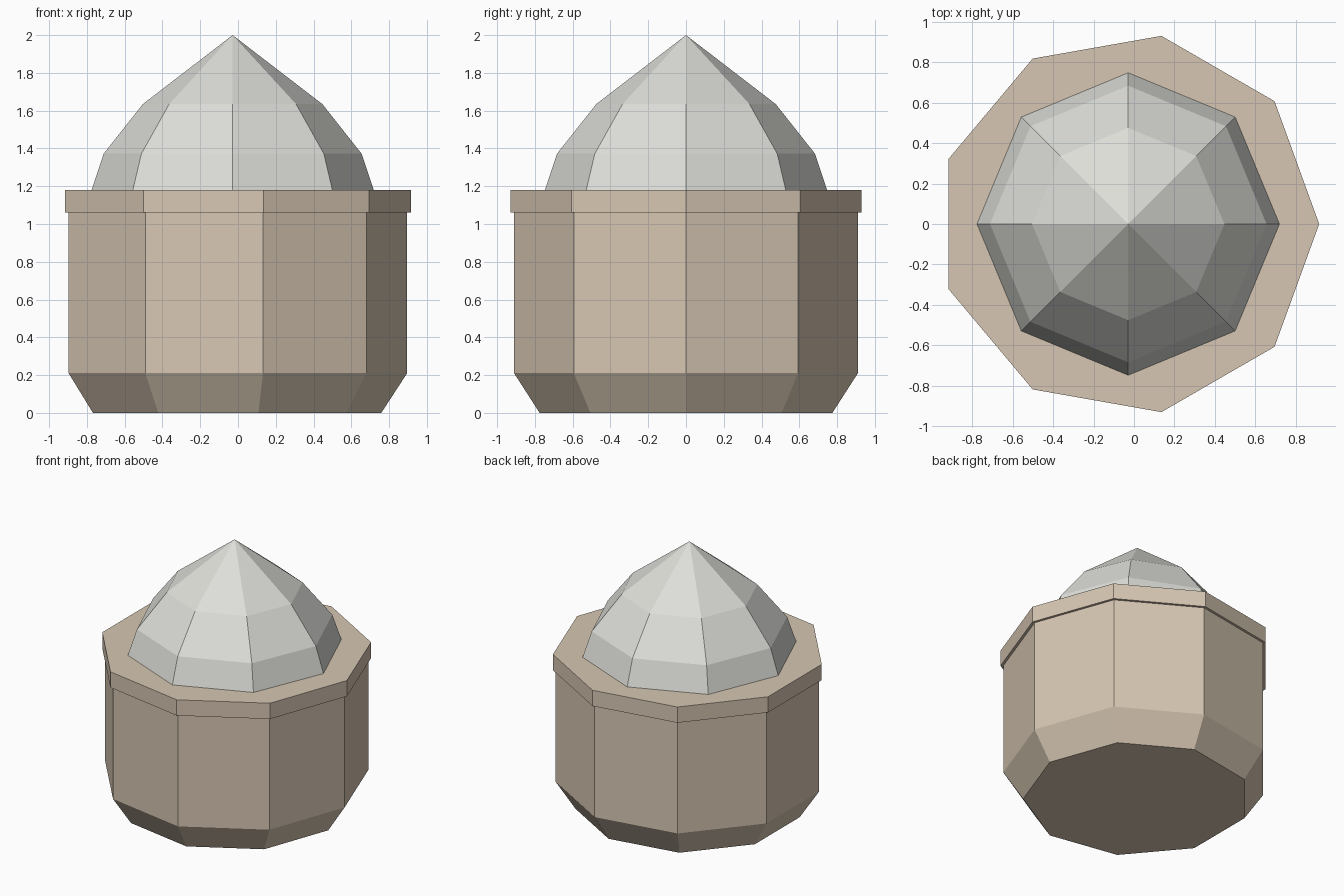
import bpy
import bmesh
import math

if "Cube" in bpy.data.objects:
    bpy.data.objects.remove(bpy.data.objects["Cube"])

CX = -0.0285  # shared axis of all the stacked parts


def material(name, rgb):
    m = bpy.data.materials.new(name)
    m.diffuse_color = (*rgb, 1.0)
    m.use_nodes = True
    m.node_tree.nodes["Principled BSDF"].inputs["Base Color"].default_value = m.diffuse_color
    return m


def lathe(name, profile, sides, mat, cap_bottom=True, cap_top=True):
    """Faceted solid from (radius, z) rings, first corner on +x; radius 0 is an apex."""
    bm = bmesh.new()
    rings = []
    for r, z in profile:
        n = sides if r > 0 else 1
        rings.append([bm.verts.new((r * math.cos(math.tau * i / sides),
                                    r * math.sin(math.tau * i / sides), z))
                      for i in range(n)])
    for a, b in zip(rings, rings[1:]):
        for i in range(sides):
            j = (i + 1) % sides
            if len(b) == 1:
                bm.faces.new((a[i], a[j], b[0]))
            else:
                bm.faces.new((a[i], a[j], b[j], b[i]))
    if cap_bottom:
        bm.faces.new(rings[0][::-1])
    if cap_top and len(rings[-1]) > 1:
        bm.faces.new(rings[-1])
    mesh = bpy.data.meshes.new(name)
    bm.to_mesh(mesh)
    bm.free()
    mesh.materials.append(mat)
    obj = bpy.data.objects.new(name, mesh)
    obj.location.x = CX
    bpy.context.collection.objects.link(obj)
    return obj


tan = material("warm tan", (0.672, 0.565, 0.445))
grey = material("pale grey", (0.73, 0.737, 0.694))

# Nine-sided body with a tapered foot
lathe("body", [(0.787, 0.0), (0.924, 0.21), (0.924, 1.06)], 9, tan, cap_top=False)

# Slightly overhanging rim
lathe("rim", [(0.9435, 1.06), (0.9435, 1.18)], 9, tan)

# Eight-sided pointed dome
lathe("dome", [(0.747, 1.18), (0.683, 1.372), (0.475, 1.635), (0.0, 2.0)], 8, grey,
      cap_bottom=False)
